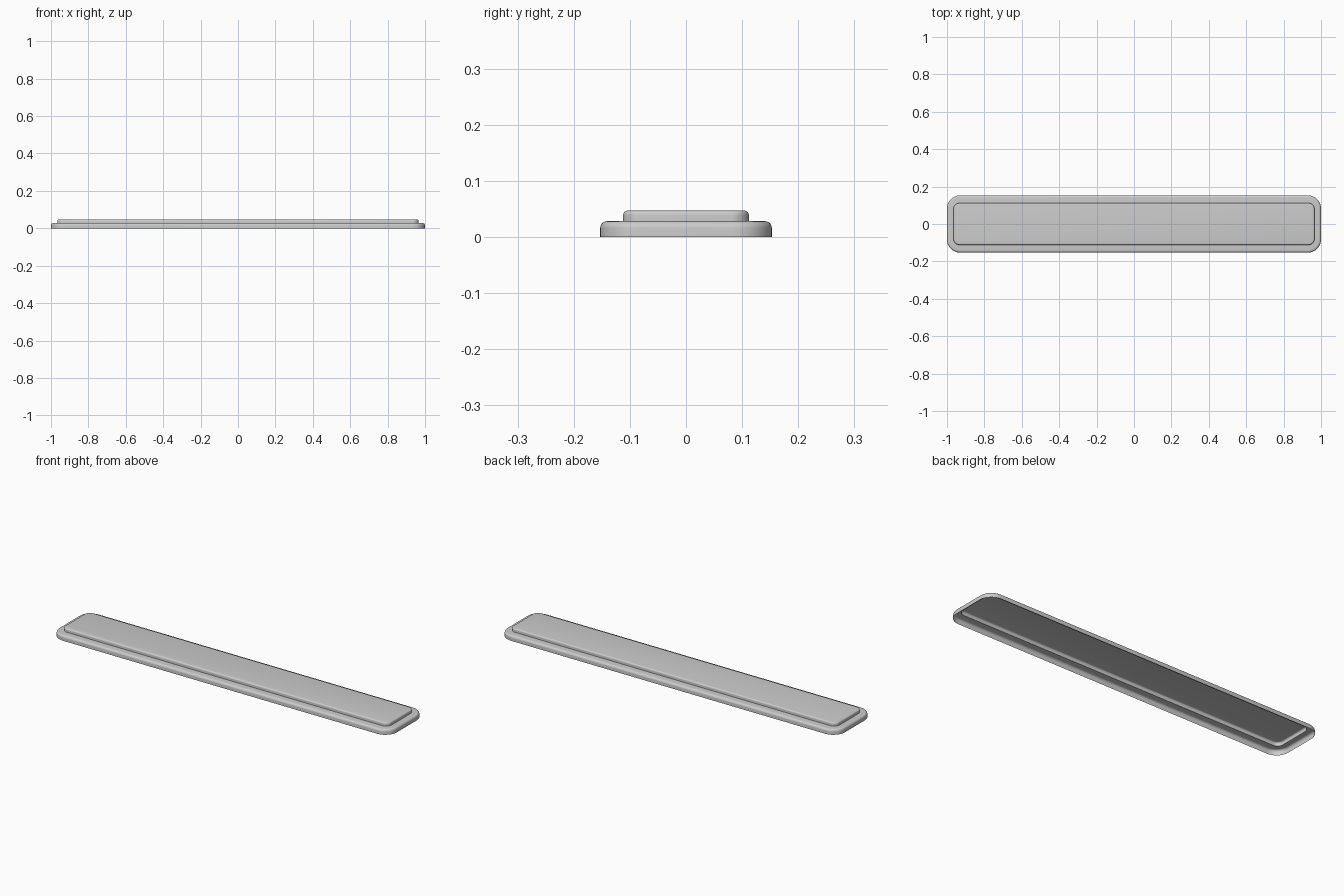
import bpy, bmesh
from math import sin, cos, pi

if "Cube" in bpy.data.objects:
    bpy.data.objects.remove(bpy.data.objects["Cube"])

HALF_X, HALF_Y, CORNER = 1.0, 0.153, 0.07


def rounded_rect(bm, hx, hy, r, z, seg=10):
    """Ring of vertices forming a rounded rectangle."""
    ring = []
    for q, (sx, sy) in enumerate([(1, 1), (-1, 1), (-1, -1), (1, -1)]):
        for i in range(seg + 1):
            a = (q + i / seg) * pi / 2
            ring.append(bm.verts.new((sx * (hx - r) + r * cos(a),
                                      sy * (hy - r) + r * sin(a), z)))
    return ring


def edge_profile(hx, hy, r, z0, z1, bevel, steps=5):
    """Vertical wall ending in a rounded top edge."""
    rows = [(hx, hy, r, z0)]
    for i in range(steps + 1):
        a = i / steps * pi / 2
        d = bevel * (1 - cos(a))
        rows.append((hx - d, hy - d, r - d, z1 - bevel + bevel * sin(a)))
    return rows


# Stepped shell, open underneath: lower flange then raised panel
rows = edge_profile(HALF_X, HALF_Y, CORNER, 0.0, 0.028, 0.012)
rows += edge_profile(0.965, 0.112, 0.032, 0.028, 0.047, 0.008)

bm = bmesh.new()
rings = [rounded_rect(bm, *row) for row in rows]
for lo, hi in zip(rings, rings[1:]):
    n = len(lo)
    for i in range(n):
        j = (i + 1) % n
        bm.faces.new((lo[i], lo[j], hi[j], hi[i]))
bm.faces.new(rings[-1])

mesh = bpy.data.meshes.new("stepped_cover")
bm.to_mesh(mesh)
bm.free()
cover = bpy.data.objects.new("stepped_cover", mesh)
bpy.context.collection.objects.link(cover)
bpy.context.view_layer.objects.active = cover
cover.select_set(True)
bpy.ops.object.shade_smooth_by_angle()
